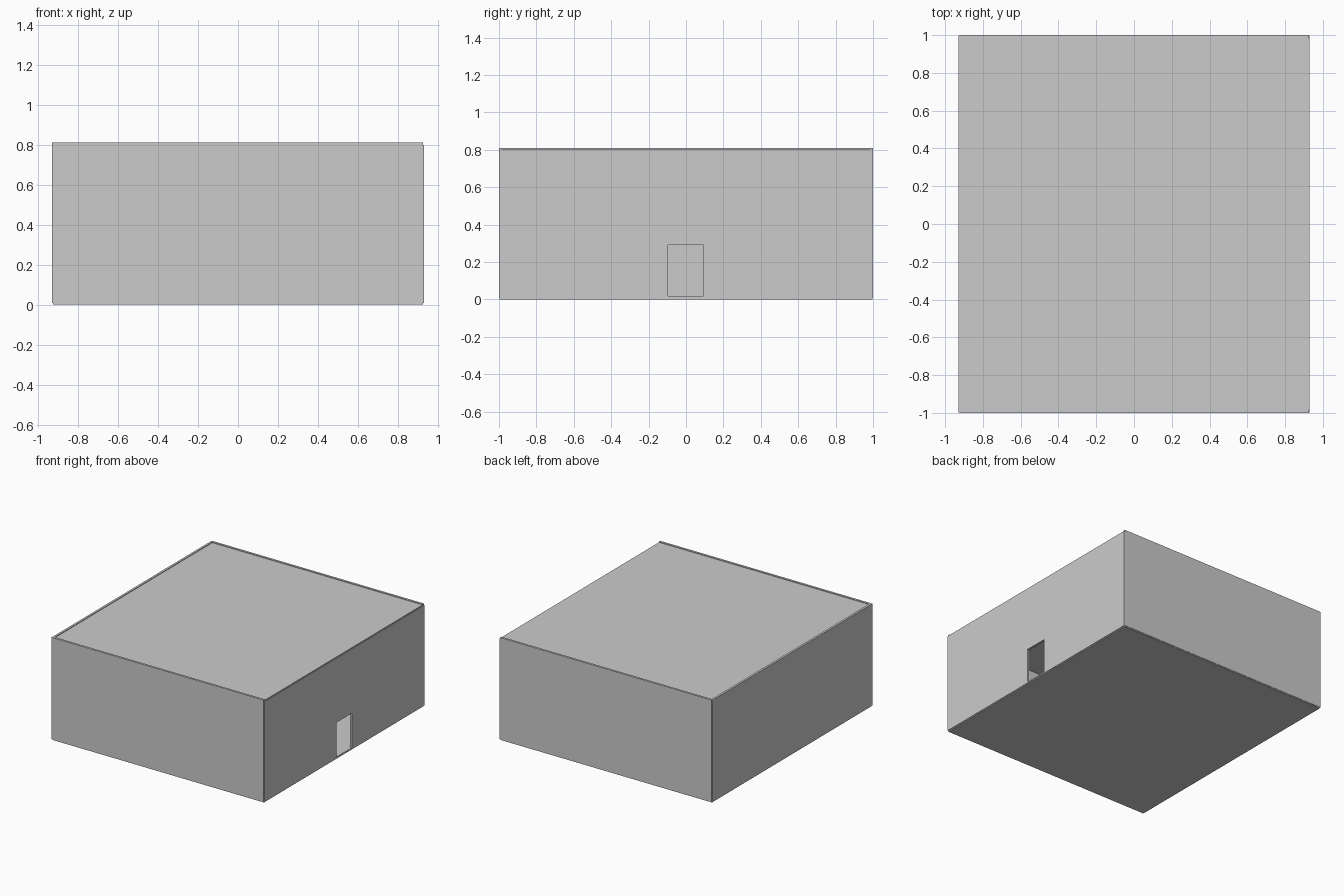
import bpy

if "Cube" in bpy.data.objects:
    bpy.data.objects.remove(bpy.data.objects["Cube"])


def slab(name, x, y, z):
    """Axis-aligned box from (min, max) ranges."""
    lo, hi = zip(x, y, z)
    bpy.ops.mesh.primitive_cube_add(
        size=1, location=[(a + b) / 2 for a, b in zip(lo, hi)])
    ob = bpy.context.object
    ob.name = name
    ob.scale = [b - a for a, b in zip(lo, hi)]
    bpy.ops.object.transform_apply(location=False, rotation=False, scale=True)
    return ob


T = 0.017            # wall thickness
X, Y, H = 0.93, 1.0, 0.81
DOOR_Y = (-0.097, 0.093)
DOOR_TOP = 0.29

# floor and slightly recessed roof
slab("floor", (-0.925, 0.925), (-0.997, 0.997), (0, 0.017))
slab("roof", (-X + T, 0.925), (-Y + T, Y - T), (0.79, 0.805))

# front and back walls
for name, s in (("front_wall", -1), ("back_wall", 1)):
    slab(name, (-0.925, 0.925), sorted((s * Y, s * (Y - T))), (0.008, H))

# closed left wall
slab("left_wall", (-X, -X + T), (-Y + 0.002, Y - 0.002), (0.008, H))

# right wall with a doorway
RX = (X - T, X)
slab("right_wall_front", RX, (-Y + 0.002, DOOR_Y[0]), (0.008, 0.798))
slab("right_wall_back", RX, (DOOR_Y[1], Y - 0.002), (0.008, 0.798))
slab("door_lintel", RX, DOOR_Y, (DOOR_TOP, 0.798))
slab("door_sill", RX, DOOR_Y, (0.008, 0.018))
